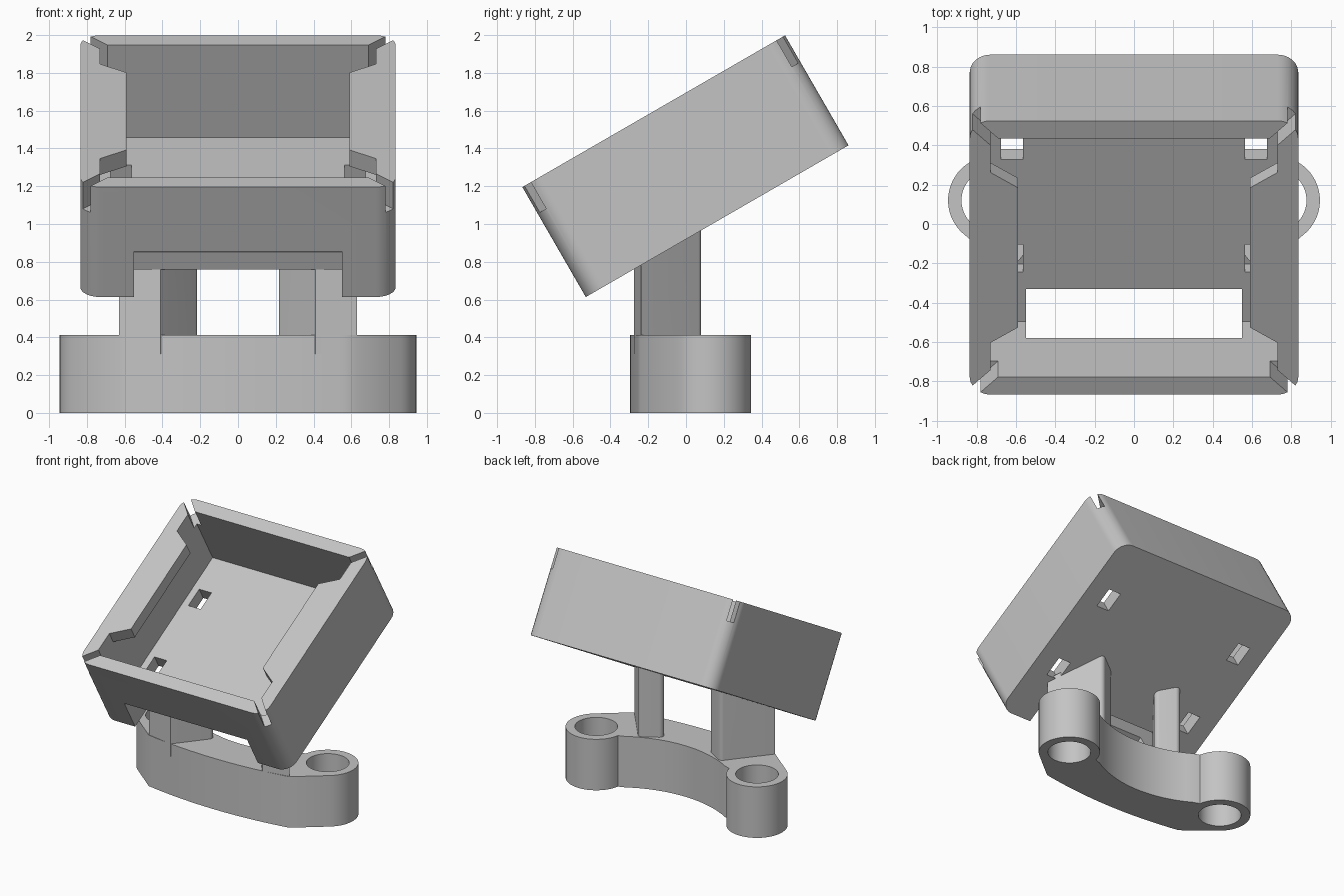
import bpy, bmesh
from math import radians, sin, cos, sqrt, atan2, acos
from mathutils import Vector

if "Cube" in bpy.data.objects:
    bpy.data.objects.remove(bpy.data.objects["Cube"], do_unlink=True)

GREY = (0.55, 0.55, 0.55, 1.0)
plastic = bpy.data.materials.new("grey plastic")
plastic.use_nodes = True
plastic.diffuse_color = GREY
plastic.node_tree.nodes["Principled BSDF"].inputs["Base Color"].default_value = GREY


def prism(name, outline, low, high):
    """Extrude an outline upward; low and high are heights or functions of (x, y)."""
    height = lambda h, p: h(*p) if callable(h) else h
    bm = bmesh.new()
    bottom = [bm.verts.new((*p, height(low, p))) for p in outline]
    top = [bm.verts.new((*p, height(high, p))) for p in outline]
    bm.faces.new(bottom[::-1])
    bm.faces.new(top)
    n = len(outline)
    for i in range(n):
        j = (i + 1) % n
        bm.faces.new((bottom[i], bottom[j], top[j], top[i]))
    bmesh.ops.recalc_face_normals(bm, faces=bm.faces)
    mesh = bpy.data.meshes.new(name)
    bm.to_mesh(mesh)
    bm.free()
    mesh.materials.append(plastic)
    obj = bpy.data.objects.new(name, mesh)
    bpy.context.collection.objects.link(obj)
    return obj


def rect(x0, x1, y0, y1):
    return [(x0, y0), (x1, y0), (x1, y1), (x0, y1)]


def arc(cx, cy, r, start, end, steps):
    """Points on a circle, angles in degrees."""
    angles = [radians(start + (end - start) * i / steps) for i in range(steps + 1)]
    return [(cx + r * cos(a), cy + r * sin(a)) for a in angles]


def fillet(corners, radii, steps=8):
    """Round the corners of a polygon; a zero radius keeps the corner."""
    out = []
    for i, r in enumerate(radii):
        p = Vector(corners[i])
        if not r:
            out.append(tuple(p))
            continue
        a = (Vector(corners[i - 1]) - p).normalized()
        b = (Vector(corners[(i + 1) % len(corners)]) - p).normalized()
        half = acos(a.dot(b)) / 2
        centre = p + (a + b).normalized() * (r / sin(half))
        reach = r * cos(half) / sin(half)
        s, e = p + a * reach - centre, p + b * reach - centre
        for k in range(steps + 1):
            out.append(tuple(centre + s.lerp(e, k / steps).normalized() * r))
    return out


def carve(obj, cutter):
    cutter.hide_render = True
    mod = obj.modifiers.new("cut", "BOOLEAN")
    mod.operation, mod.solver, mod.object = "DIFFERENCE", "EXACT", cutter
    bpy.context.view_layer.objects.active = obj
    bpy.ops.object.modifier_apply(modifier=mod.name)
    bpy.data.objects.remove(cutter, do_unlink=True)


def smooth(obj):
    bpy.ops.object.select_all(action="DESELECT")
    obj.select_set(True)
    bpy.context.view_layer.objects.active = obj
    bpy.ops.object.shade_smooth_by_angle(angle=radians(30))


# Tilted open case, built flat and then rotated
HALF_W, HALF_L, DEPTH, FLOOR = 0.835, 0.803, 0.672, 0.106
case = prism("tilted_case", fillet(rect(-HALF_W, HALF_W, -HALF_L, HALF_L), [0.105] * 4), 0, DEPTH)

# Main cavity, and the narrower opening that leaves a retaining lip on each side
carve(case, prism("cavity", rect(-0.73, 0.73, -0.70, 0.70), FLOOR, 0.572))
side = [(0.73, -0.70), (0.73, -0.50), (0.59, -0.41), (0.59, 0.41), (0.73, 0.50), (0.73, 0.70)]
opening = side + [(-x, y) for x, y in reversed(side)]
carve(case, prism("opening", opening, 0.55, 0.8))

# Cable cutout through the floor and the lower front wall
carve(case, prism("cutout", rect(-0.55, 0.55, -0.9, -0.51), -0.1, 0.277))

# Diagonal corner slits and floor slots
for sx in (-1, 1):
    for sy in (-1, 1):
        centre, along = Vector((0.76 * sx, 0.73 * sy)), Vector((sx, sy)).normalized()
        across = Vector((-along.y, along.x)) * 0.028
        slit = [centre - along * 0.13 - across, centre + along * 0.2 - across,
                centre + along * 0.2 + across, centre - along * 0.13 + across]
        carve(case, prism("slit", [tuple(p) for p in slit], 0.51, 0.8))
        x, y = sorted((0.565 * sx, 0.675 * sx)), sorted((0.25 * sy, 0.41 * sy))
        carve(case, prism("slot", rect(*x, *y), -0.1, 0.2))

TILT, PIVOT = radians(30), Vector((0, 0.165, 1.015))
case.rotation_euler.x = TILT
case.location = PIVOT
smooth(case)

# Crescent base with a ring at each end
RING_X, RING_Y, RING_R, BASE_H = 0.72, 0.12, 0.225, 0.413
FRONT_R, BACK_R, BACK_Y = 3.6, 0.89, 0.02


def front_y(x):
    return -0.297 + FRONT_R - sqrt(FRONT_R ** 2 - x * x)


def back_y(x):
    return BACK_Y + BACK_R - sqrt(BACK_R ** 2 - x * x)


half = [(0.63 * i / 8, front_y(0.63 * i / 8)) for i in range(9)]
half += arc(RING_X, RING_Y, RING_R, -51, 170, 32)
half += [(0.5 * i / 10, back_y(0.5 * i / 10)) for i in range(9, -1, -1)]
outline = half + [(-x, y) for x, y in half[-2:0:-1]]
base = prism("crescent_base", outline, 0, BASE_H)
for s in (-1, 1):
    carve(base, prism("bore", arc(RING_X * s, RING_Y, 0.157, 0, 351, 39), -0.1, 0.6))
smooth(base)


# Two slanted legs, their tops sunk into the sloping case floor
def leg_top(x, y):
    return PIVOT.z + (y - PIVOT.y) * sin(TILT) / cos(TILT) + 0.03


for s, name in ((1, "left_leg"), (-1, "right_leg")):
    corners = [(0.41 * s, -0.275), (0.63 * s, -0.238), (0.365 * s, 0.09), (0.20 * s, -0.01)]
    leg = prism(name, fillet(corners, [0, 0, 0.035, 0.035]), BASE_H - 0.1, leg_top)
    smooth(leg)
